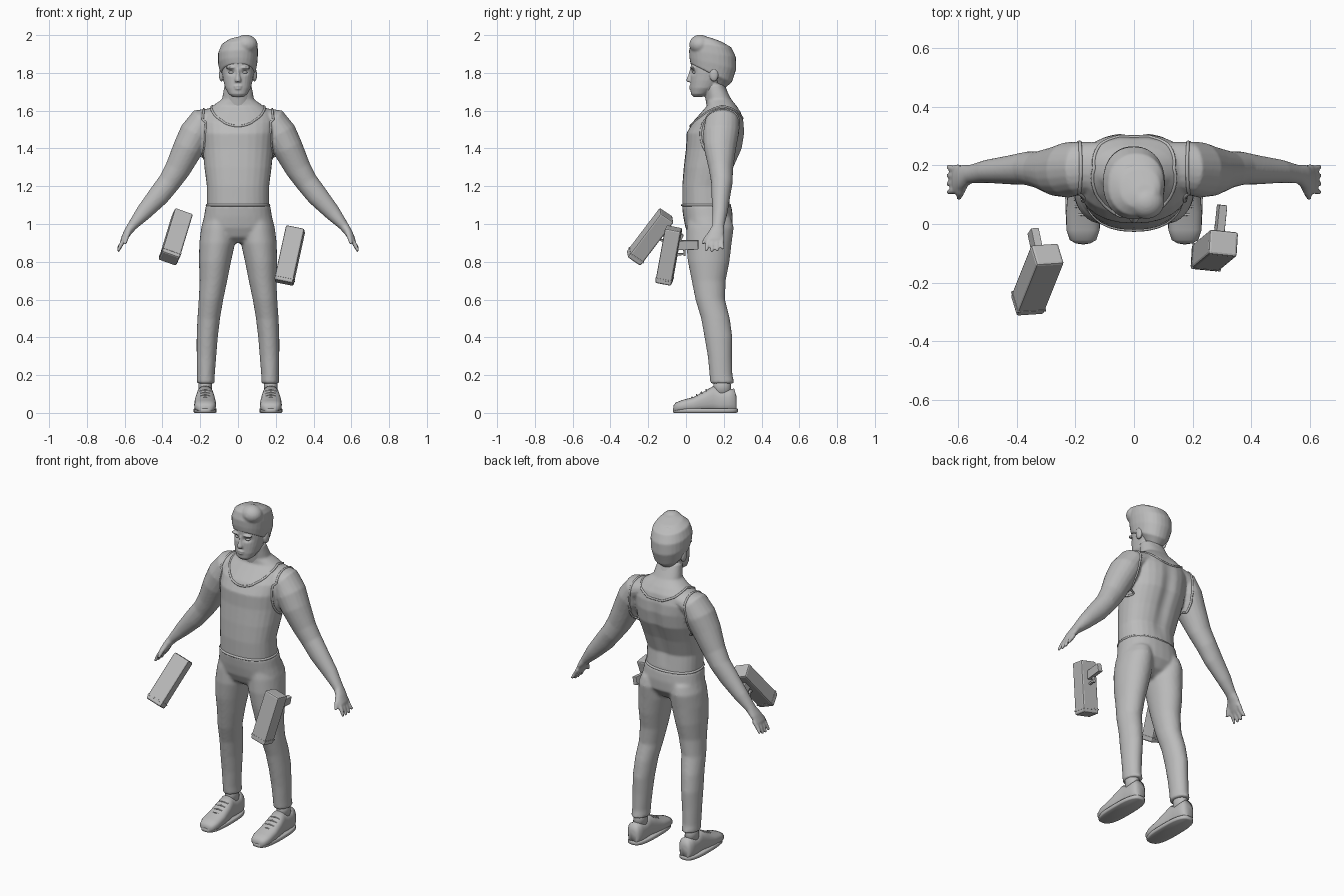
import bpy, bmesh
from math import sin, cos, pi, exp, radians
from mathutils import Vector, Matrix
from mathutils.bvhtree import BVHTree

if "Cube" in bpy.data.objects:
    bpy.data.objects.remove(bpy.data.objects["Cube"])

grey = bpy.data.materials.new("plain grey")
grey.use_nodes = True
tone = (.5, .5, .5, 1)
grey.diffuse_color = tone
for node in grey.node_tree.nodes:
    if node.type == "BSDF_PRINCIPLED":
        node.inputs["Base Color"].default_value = tone


def finish(name, bm, smooth=True):
    bmesh.ops.recalc_face_normals(bm, faces=bm.faces)
    mesh = bpy.data.meshes.new(name)
    bm.to_mesh(mesh)
    bm.free()
    mesh.materials.append(grey)
    for poly in mesh.polygons:
        poly.use_smooth = smooth
    obj = bpy.data.objects.new(name, mesh)
    bpy.context.collection.objects.link(obj)
    return obj


def loft(bm, rings, power=2, sides=28):
    """Skin capped rings, each given as centre and two half-axis vectors."""
    loops = []
    for c, u, v in rings:
        loop = []
        for i in range(sides):
            a = 2 * pi * i / sides
            p = [abs(f) ** (2 / power) * (1 if f > 0 else -1) for f in (cos(a), sin(a))]
            loop.append(bm.verts.new(Vector(c) + Vector(u) * p[0] + Vector(v) * p[1]))
        loops.append(loop)
    for a, b in zip(loops, loops[1:]):
        for i in range(sides):
            j = (i + 1) % sides
            bm.faces.new((a[i], a[j], b[j], b[i]))
    bm.faces.new(loops[0])
    bm.faces.new(loops[-1])


def level(z, rx, front, back, x=0):
    return (x, (front + back) / 2, z), (rx, 0, 0), (0, (back - front) / 2, 0)


def ball(bm, centre, size):
    m = Matrix.Translation(centre) @ Matrix.Diagonal((*size, 1))
    bmesh.ops.create_uvsphere(bm, u_segments=20, v_segments=12, radius=1, matrix=m)


def limb(bm, points, side):
    """Limb from (x, y, z, thickness, y half-width) stations."""
    rings = []
    for i, (x, y, z, r, w) in enumerate(points):
        a, b = points[max(i - 1, 0)], points[min(i + 1, len(points) - 1)]
        d = Vector((b[0] - a[0], 0, b[2] - a[2])).normalized()
        rings.append(((side * x, y, z), (side * d.z * r, 0, -d.x * r), (0, w, 0)))
    loft(bm, rings, sides=20)


def fuse(obj, voxel, passes):
    """Merge overlapping solids into one smooth skin."""
    m = obj.modifiers.new("fuse", "REMESH")
    m.mode, m.voxel_size, m.use_smooth_shade = "VOXEL", voxel, True
    s = obj.modifiers.new("soften", "SMOOTH")
    s.factor, s.iterations = .5, passes
    graph = bpy.context.evaluated_depsgraph_get()
    mesh = bpy.data.meshes.new_from_object(obj.evaluated_get(graph))
    obj.modifiers.clear()
    obj.data = mesh
    mesh.materials.clear()
    mesh.materials.append(grey)
    for poly in mesh.polygons:
        poly.use_smooth = True
    return obj


def tube(name, points, radius, closed=True):
    curve = bpy.data.curves.new(name, "CURVE")
    curve.dimensions = "3D"
    curve.bevel_depth, curve.bevel_resolution = radius, 2
    curve.use_fill_caps = True
    spline = curve.splines.new("POLY")
    spline.points.add(len(points) - 1)
    for p, q in zip(spline.points, points):
        p.co = (*q, 1)
    spline.use_cyclic_u = closed
    curve.materials.append(grey)
    obj = bpy.data.objects.new(name, curve)
    bpy.context.collection.objects.link(obj)


# Torso, arms and hands
bm = bmesh.new()
loft(bm, [level(*r) for r in (
    (1.08, .165, -.02, .235), (1.2, .165, -.02, .22), (1.3, .178, -.012, .255),
    (1.4, .188, 0, .3), (1.48, .195, .003, .312), (1.54, .2, .035, .308),
    (1.59, .18, .08, .293), (1.625, .135, .11, .268), (1.66, .085, .11, .24),
    (1.74, .07, .1, .2))], 2.3)
for side in (-1, 1):
    limb(bm, ((.1, .2, 1.57, .05, .08), (.19, .19, 1.54, .075, .09),
              (.225, .185, 1.48, .085, .095), (.265, .18, 1.4, .08, .085),
              (.32, .185, 1.29, .068, .064), (.365, .19, 1.22, .06, .057),
              (.42, .185, 1.15, .057, .05), (.5, .18, 1.06, .043, .04),
              (.56, .17, .99, .026, .032), (.585, .16, .955, .021, .043),
              (.607, .15, .915, .016, .045), (.613, .148, .9, .01, .036)), side)
    for i in range(4):
        y, drop = .114 + .025 * i, (.004, 0, .003, .015)[i]
        limb(bm, ((.595, y + .004, .93, .012, .012), (.617, y, .895, .012, .012),
                  (.636, y - .006 + .004 * i, .853 + drop, .008, .008)), side)
    limb(bm, ((.575, .145, .965, .014, .02), (.59, .11, .93, .013, .014),
              (.598, .088, .893, .009, .009)), side)
body = fuse(finish("upper_body", bm), .0065, 4)
for v in body.data.vertices:  # spine furrow
    if v.co.y > .17 and 1.12 < v.co.z < 1.62:
        v.co.y -= .014 * exp(-(v.co.x / .035) ** 2) * sin((v.co.z - 1.12) / .5 * pi)

# Trousers
bm = bmesh.new()
loft(bm, [level(*r) for r in (
    (1.1, .17, -.022, .24), (1.04, .18, -.015, .248), (.98, .195, -.003, .246),
    (.93, .18, .02, .21), (.9, .12, .06, .16))], 2.3)
for side in (-1, 1):
    loft(bm, [level(z, rx, f, b, side * x) for z, x, rx, f, b in (
        (1.03, .1, .075, .01, .24), (.98, .105, .09, .003, .253), (.9, .11, .095, 0, .242),
        (.8, .122, .085, .01, .23), (.7, .13, .073, .03, .21), (.6, .143, .065, .05, .207),
        (.5, .155, .06, .08, .232), (.4, .163, .056, .098, .246), (.3, .167, .052, .115, .244),
        (.2, .17, .047, .125, .246), (.155, .17, .048, .128, .257))])
trousers = fuse(finish("trousers", bm), .009, 4)

# Raised seams on the vest and waist
skin = BVHTree.FromPolygons([v.co for v in body.data.vertices],
                            [p.vertices for p in body.data.polygons])


def seam(name, path, radius=.006, steps=64):
    guesses = [Vector(path(2 * pi * i / steps)) for i in range(steps)]
    tube(name, [skin.find_nearest(g)[0] for g in guesses], radius)


seam("neckline_seam", lambda a: (
    .14 * sin(a), .19 - .16 * cos(a), 1.63 - (.115 if cos(a) > 0 else -.06) * cos(a)))
seam("waist_seam", lambda a: (.175 * sin(a), .108 - .135 * cos(a), 1.1), .007)
for side, label in ((1, "left"), (-1, "right")):
    seam(label + "_armhole_seam", lambda a: (
        side * .185, .185 + .115 * cos(a), 1.49 + .145 * sin(a)))

# Head with nose, lips, brow and ears
bm = bmesh.new()
loft(bm, [level(*r) for r in (
    (1.672, .028, .04, .085), (1.688, .05, .026, .12), (1.72, .068, .023, .165),
    (1.76, .078, .024, .2), (1.8, .085, .024, .235), (1.86, .088, .026, .25),
    (1.92, .08, .04, .245), (1.96, .05, .08, .2))], 2.2)
loft(bm, [level(1.62, .078, .11, .25), level(1.74, .068, .09, .205)])
loft(bm, [level(1.752, .017, .004, .05), level(1.765, .018, .002, .05),
          level(1.79, .011, .012, .05), level(1.82, .009, .02, .06)], sides=16)
ball(bm, (0, .03, 1.729), (.026, .014, .007))
ball(bm, (0, .03, 1.717), (.021, .014, .007))
for side in (-1, 1):
    ball(bm, (side * .037, .036, 1.828), (.03, .016, .008))
    ball(bm, (side * .088, .148, 1.79), (.013, .024, .036))
head = fuse(finish("head", bm), .0045, 2)
for v in head.data.vertices:  # eye sockets
    if v.co.y < .1:
        r = ((abs(v.co.x) - .035) / .02) ** 2 + ((v.co.z - 1.803) / .012) ** 2
        v.co.y += .013 * exp(-r)
for side, label in ((1, "left"), (-1, "right")):
    bm = bmesh.new()
    ball(bm, (side * .035, .046, 1.803), (.015, .012, .008))
    finish(label + "_eye", bm)

# Swept hair
bm = bmesh.new()
loft(bm, [((x, (f + b) / 2, (zf + zb) / 2), (rx, 0, 0), (0, (b - f) / 2, (zb - zf) / 2))
          for x, f, zf, b, zb, rx in (
    (0, .06, 1.84, .2, 1.715, .06), (0, .024, 1.848, .243, 1.75, .092),
    (-.002, .018, 1.88, .266, 1.82, .104), (0, .016, 1.92, .264, 1.885, .106),
    (.008, .028, 1.963, .24, 1.935, .096), (.022, .055, 1.988, .19, 1.965, .068),
    (.04, .085, 1.996, .135, 1.985, .03))], 2.2)
ball(bm, (.042, .075, 1.95), (.062, .058, .052))
fuse(finish("hair", bm), .006, 3)

# Shoes, soles, laces and ankles
for side, label in ((1, "left"), (-1, "right")):
    x = side * .174
    bm = bmesh.new()
    loft(bm, [((x, y, h / 2 + .004), (w, 0, 0), (0, 0, h / 2)) for y, h, w in (
        (-.066, .035, .025), (-.055, .05, .045), (-.02, .064, .057), (.04, .08, .058),
        (.1, .112, .053), (.145, .138, .046), (.18, .115, .046), (.225, .12, .046),
        (.255, .125, .04), (.268, .08, .026))], 2.6)
    finish(label + "_shoe", bm)
    bm = bmesh.new()
    loft(bm, [((x, .102, z), (w, 0, 0), (0, l, 0)) for z, w, l in (
        (0, .055, .165), (.004, .061, .172), (.02, .061, .172), (.024, .057, .168))], 2.8)
    finish(label + "_sole", bm)
    bm = bmesh.new()
    loft(bm, [level(.08, .036, .145, .24, x), level(.2, .036, .145, .235, x)])
    finish(label + "_ankle", bm)
    for i in range(4):
        y, z = .035 + .025 * i, .083 + .013 * i
        tube(label + "_lace", [(x - .03, y, z - .008), (x, y - .004, z), (x + .03, y, z - .008)],
             .004, False)


# Hand tools floating beside the hips: block, grip and trigger
def tool(label, centre, axis, toward):
    d = Vector(axis).normalized()
    g = Vector(toward)
    g = (g - d * g.dot(d)).normalized()
    frame = Matrix((g.cross(d), g, d)).transposed().to_4x4()
    frame.translation = centre
    tilt = Matrix.Rotation(radians(12), 4, "X")
    for part, at, size, turn in (
            ("block", (0, 0, 0), (.1, .086, .3), Matrix()),
            ("grip", (0, .085, .075), (.028, .12, .048), tilt),
            ("trigger", (0, .06, .02), (.016, .04, .01), tilt),
            ("trigger_guard", (0, .078, .034), (.016, .01, .04), tilt),
            ("nose_plate", (0, 0, -.125), (.103, .089, .008), Matrix())):
        bm = bmesh.new()
        m = frame @ Matrix.Translation(at) @ turn @ Matrix.Diagonal((*size, 1))
        bmesh.ops.create_cube(bm, size=1, matrix=m)
        bmesh.ops.bevel(bm, geom=bm.edges[:], offset=min(size) * .1, segments=2,
                        profile=.5, affect="EDGES")
        finish(label + "_tool_" + part, bm, False)


tool("left", (.274, -.091, .833), (12, 10, 55), (.08, 1, -.1))
tool("right", (-.33, -.19, .932), (14, 35, 46), (-.25, .8, -.55))
